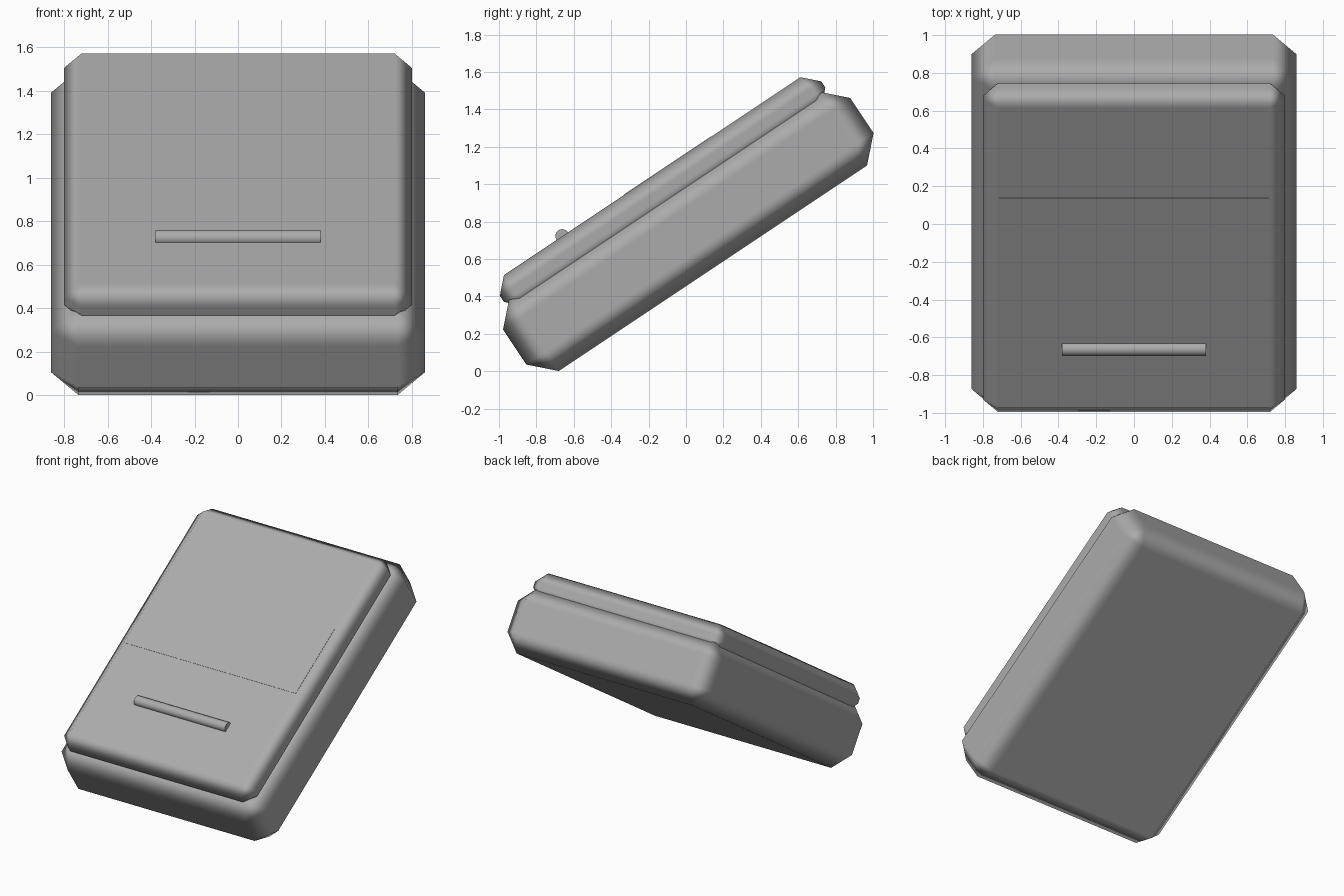
import bpy
import math
from mathutils import Matrix, Vector

if "Cube" in bpy.data.objects:
    bpy.data.objects.remove(bpy.data.objects["Cube"], do_unlink=True)

# One plain mid grey for everything
GREY = (0.41, 0.41, 0.41, 1)
grey = bpy.data.materials.new("mid_grey")
grey.use_nodes = True
grey.diffuse_color = GREY
grey.node_tree.nodes["Principled BSDF"].inputs["Base Color"].default_value = GREY

# Every part lies on one sloping plane: u runs up the slope, v is normal to it
TILT = math.radians(33.7)
SLOPE = Matrix.Rotation(TILT, 4, 'X')


def slab(name, width, u_range, v_range, bevel=0):
    u0, u1 = u_range
    v0, v1 = v_range
    centre = SLOPE @ Vector((0, (u0 + u1) / 2, (v0 + v1) / 2))
    bpy.ops.mesh.primitive_cube_add(size=1, location=centre, rotation=(TILT, 0, 0))
    ob = bpy.context.object
    ob.name = name
    ob.scale = (width, u1 - u0, v1 - v0)
    bpy.ops.object.transform_apply(location=False, rotation=False, scale=True)
    ob.data.materials.append(grey)
    if bevel:
        bpy.ops.object.shade_smooth()
        mod = ob.modifiers.new("chamfer", 'BEVEL')
        mod.width = bevel
        mod.segments = 1
        mod.harden_normals = True


# Thick chamfered body, thinner lid sunk into it, and nearly flush panel
slab("body", 1.72, (-0.69, 1.541), (0.378, 0.853), 0.125)
slab("lid", 1.60, (-0.604, 1.461), (0.768, 0.968), 0.08)
slab("panel", 1.43, (0.247, 0.81), (0.95, 0.970))

# Round handle bar across the lower part of the lid
bpy.ops.mesh.primitive_cylinder_add(
    vertices=12, radius=0.037, depth=0.76,
    location=SLOPE @ Vector((0, -0.15, 0.969)),
    rotation=(0, math.pi / 2, 0))
handle = bpy.context.object
handle.name = "handle"
handle.data.materials.append(grey)
bpy.ops.object.shade_smooth_by_angle(angle=math.radians(40))
